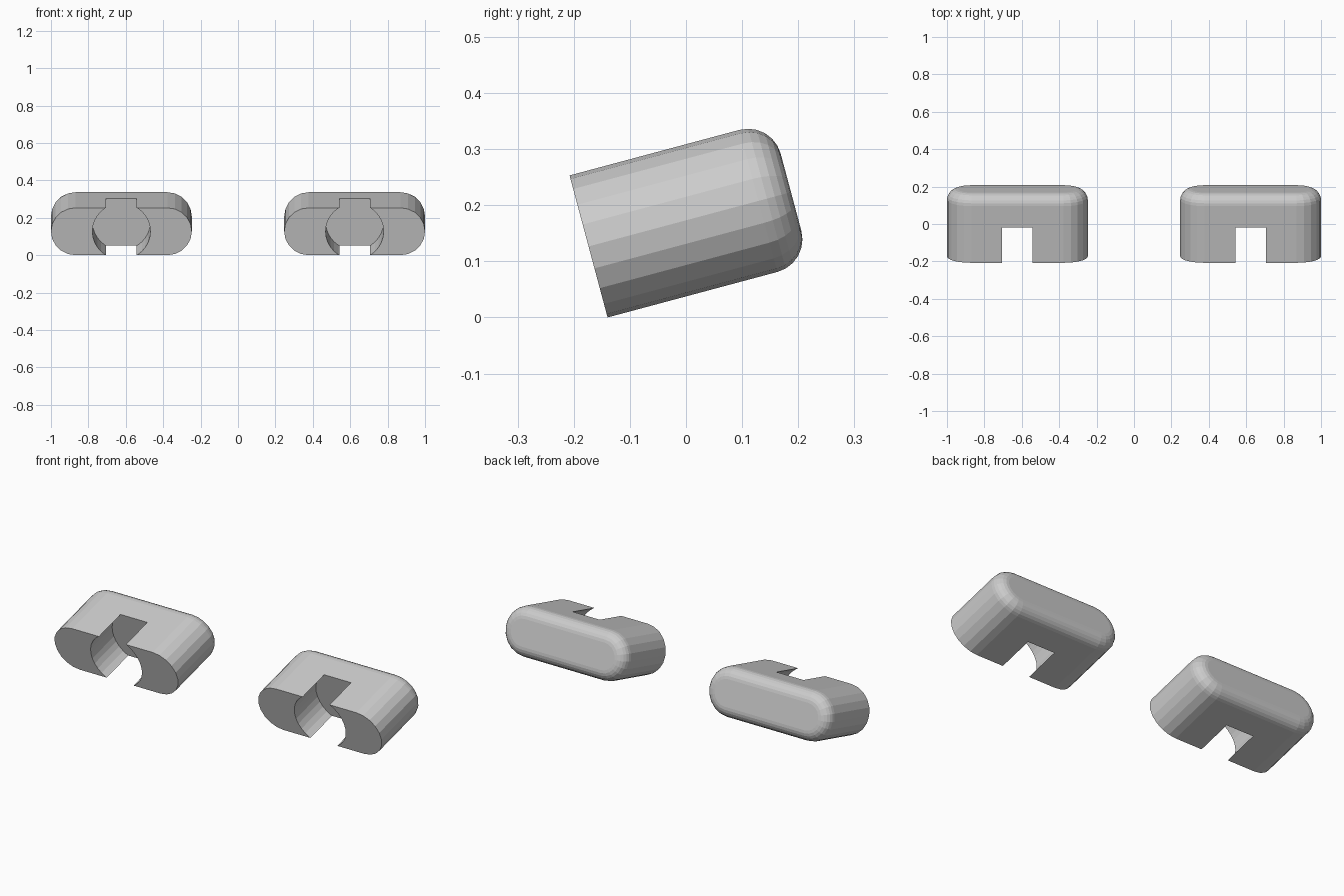
import bpy, bmesh
from math import sin, cos, pi, radians
from mathutils import Matrix

if "Cube" in bpy.data.objects:
    bpy.data.objects.remove(bpy.data.objects["Cube"])

R, HALF = 0.131, 0.2455           # end radius and half length of the straight part
FRONT, BACK, FILLET = -0.1345, 0.239, 0.06
HOLE_R, HOLE_DEPTH = 0.155, 0.195
SEG = 10


def ring(r, half, y, seg):
    """Stadium outline (or circle when half is 0) in the xz plane."""
    pts = []
    for side in (1, -1):
        for i in range(seg + 1):
            if half == 0 and i == seg:
                continue
            a = -pi / 2 + pi * i / seg
            pts.append((side * (half + r * cos(a)), y, side * r * sin(a)))
    return pts


def loft(name, rings):
    """Solid through a list of outlines, capped at both ends."""
    bm = bmesh.new()
    loops = [[bm.verts.new(p) for p in pts] for pts in rings]
    n = len(loops[0])
    for a, b in zip(loops, loops[1:]):
        for i in range(n):
            j = (i + 1) % n
            bm.faces.new((a[i], a[j], b[j], b[i]))
    bm.faces.new(loops[0])
    bm.faces.new(loops[-1])
    bmesh.ops.recalc_face_normals(bm, faces=bm.faces[:])
    mesh = bpy.data.meshes.new(name)
    bm.to_mesh(mesh)
    bm.free()
    ob = bpy.data.objects.new(name, mesh)
    bpy.context.collection.objects.link(ob)
    return ob


# Body: extruded stadium with a rounded back rim
outlines = [ring(R, HALF, FRONT, SEG)]
for k in range(7):
    t = pi / 2 * k / 6
    outlines.append(ring(R - FILLET * (1 - cos(t)), HALF,
                         BACK - FILLET * (1 - sin(t)), SEG))
body = loft("right_block", outlines)

# Round pocket, wider than the body height so it breaks out above and below
cutter = loft("pocket_cutter", [ring(HOLE_R, 0, FRONT - 0.1, 16),
                                ring(HOLE_R, 0, FRONT + HOLE_DEPTH, 16)])
cutter.hide_render = True
mod = body.modifiers.new("pocket", 'BOOLEAN')
mod.operation = 'DIFFERENCE'
mod.solver = 'EXACT'
mod.object = cutter
bpy.context.view_layer.objects.active = body
bpy.ops.object.modifier_apply(modifier=mod.name)
bpy.data.objects.remove(cutter)

# Tilt the block back and rest its front lower edge on the ground
body.data.transform(Matrix.Rotation(radians(15), 4, 'X') @ Matrix.Translation((0, 0, 0.167)))
ys = [v.co.y for v in body.data.vertices]
low = min(v.co.z for v in body.data.vertices)
body.data.transform(Matrix.Translation((0, -(min(ys) + max(ys)) / 2, -low)))

# Matching pair
body.location.x = 1 - HALF - R
left = body.copy()
left.name = "left_block"
left.location.x = -body.location.x
bpy.context.collection.objects.link(left)
